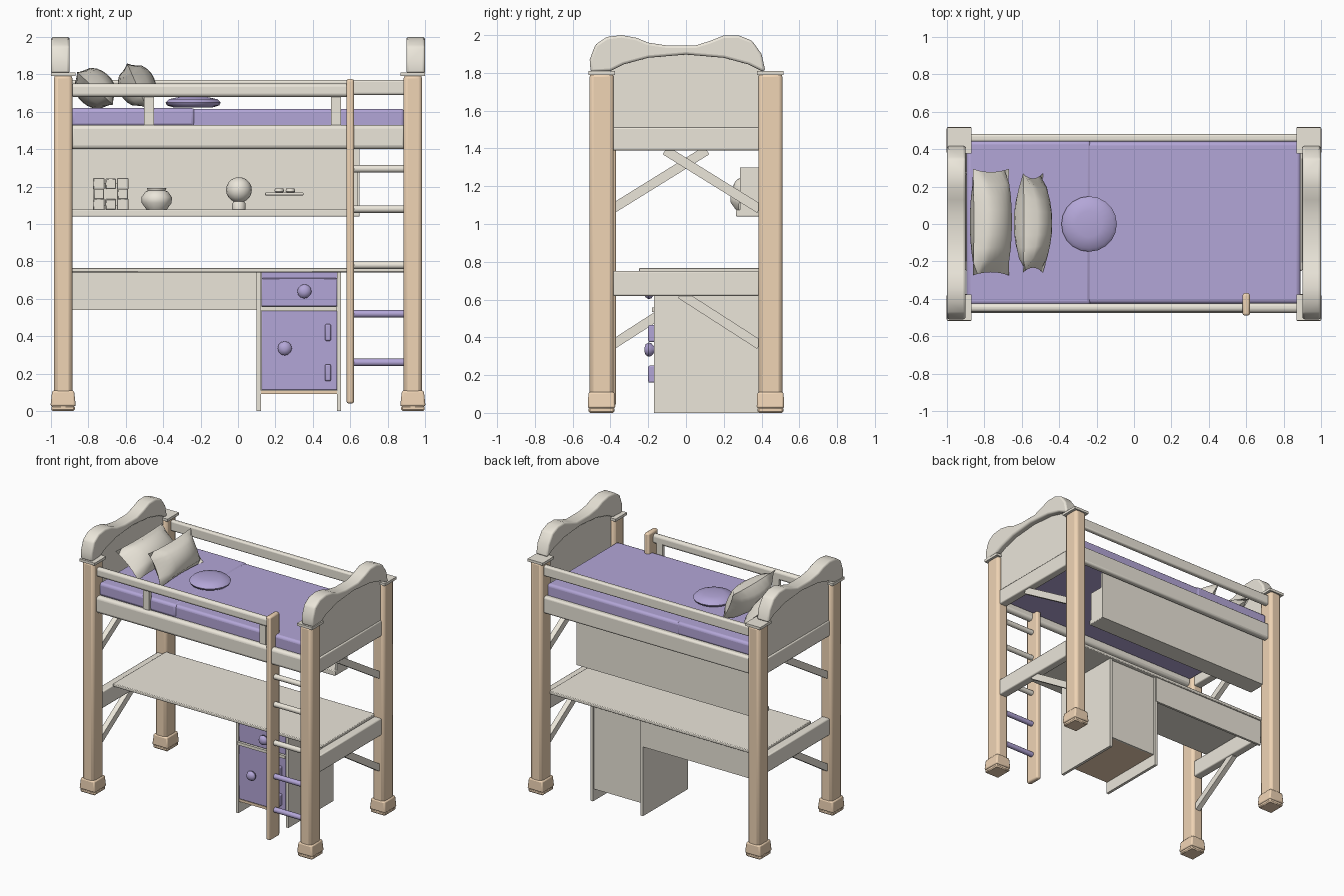
import bpy, bmesh, math
from mathutils import Vector, Matrix

if "Cube" in bpy.data.objects:
    bpy.data.objects.remove(bpy.data.objects["Cube"])


def material(name, rgb):
    m = bpy.data.materials.new(name)
    m.diffuse_color = (*rgb, 1)
    m.use_nodes = True
    m.node_tree.nodes["Principled BSDF"].inputs["Base Color"].default_value = m.diffuse_color
    return m


WOOD = material("warm_wood", (0.87, 0.66, 0.46))
PURPLE = material("soft_purple", (0.45, 0.38, 0.68))
CREAM = material("cream_paint", (0.83, 0.79, 0.70))


def finish(name, bm, mat=None, bevel=0, seg=2, smooth=True):
    bmesh.ops.recalc_face_normals(bm, faces=bm.faces)
    me = bpy.data.meshes.new(name)
    bm.to_mesh(me)
    bm.free()
    ob = bpy.data.objects.new(name, me)
    bpy.context.collection.objects.link(ob)
    me.materials.append(mat or CREAM)
    if bevel:
        b = ob.modifiers.new("bevel", 'BEVEL')
        b.width, b.segments = bevel, seg
    if smooth:
        bpy.ops.object.select_all(action='DESELECT')
        bpy.context.view_layer.objects.active = ob
        ob.select_set(True)
        bpy.ops.object.shade_smooth_by_angle(angle=math.radians(46))
    return ob


def box(name, x, y, z, mat=None, bevel=0, seg=2):
    bm = bmesh.new()
    bmesh.ops.create_cube(bm, size=1)
    for v in bm.verts:
        v.co = [r[0] if c < 0 else r[1] for c, r in zip(v.co, (x, y, z))]
    return finish(name, bm, mat, bevel, seg)


def beam(name, a, b, w, h, mat=None):
    """Rectangular beam between two points."""
    a, b = Vector(a), Vector(b)
    bm = bmesh.new()
    bmesh.ops.create_cube(bm, size=1)
    rot = (b - a).to_track_quat('Y', 'Z').to_matrix().to_4x4()
    bm.transform(Matrix.Translation((a + b) / 2) @ rot @ Matrix.Diagonal((w, (b - a).length, h, 1)))
    return finish(name, bm, mat)


def lathe(name, loc, prof, n=16, mat=None, rot=None):
    """Revolve (radius, height) points about local z."""
    bm = bmesh.new()
    rings = [[bm.verts.new((r * math.cos(2 * math.pi * i / n), r * math.sin(2 * math.pi * i / n), z))
              for i in range(n)] for r, z in prof]
    for p, q in zip(rings, rings[1:]):
        for i in range(n):
            bm.faces.new((p[i], p[(i + 1) % n], q[(i + 1) % n], q[i]))
    bm.faces.new(rings[0])
    bm.faces.new(rings[-1])
    bm.transform(Matrix.Translation(loc) @ (rot or Matrix()))
    return finish(name, bm, mat)


def plate(name, pts, x0, x1, bevel=0, seg=2):
    """Extrude a y-z outline along x."""
    bm = bmesh.new()
    f = bm.faces.new([bm.verts.new((x0, y, z)) for y, z in pts])
    ext = bmesh.ops.extrude_face_region(bm, geom=[f])['geom']
    bmesh.ops.translate(bm, vec=(x1 - x0, 0, 0), verts=[g for g in ext if isinstance(g, bmesh.types.BMVert)])
    return finish(name, bm, None, bevel, seg)


def pillow(name, loc, width, height, thick, lean, pinch):
    """Stuffed cushion; pinch shortens its ends or pulls the corners out."""
    bm = bmesh.new()
    n = 8
    for s in (-1, 1):
        g = {}
        for i in range(n + 1):
            for j in range(n + 1):
                u, v = 2 * i / n - 1, 2 * j / n - 1
                t = (1 - u * u) ** 0.6 * (1 - v * v) ** 0.5
                pu, pv = u * (1 - pinch + pinch * v * v), v * (1 - pinch + pinch * u * u)
                g[i, j] = bm.verts.new((s * t * thick / 2, pu * width / 2, pv * height / 2))
        for i in range(n):
            for j in range(n):
                bm.faces.new((g[i, j], g[i + 1, j], g[i + 1, j + 1], g[i, j + 1]))
    bmesh.ops.remove_doubles(bm, verts=bm.verts, dist=1e-4)
    bm.transform(Matrix.Translation(loc) @ Matrix.Rotation(math.radians(lean), 4, 'Y'))
    return finish(name, bm)


# Corner posts with stepped feet
for sx, side in ((-1, "left"), (1, "right")):
    for sy, end in ((-1, "front"), (1, "back")):
        cx, cy = sx * 0.935, sy * 0.447

        def square(h):
            return (cx - h + 0.005, cx + h - 0.005), (cy - h, cy + h)
        box(f"{end}_{side}_post", (cx - 0.05, cx + 0.05), (cy - 0.064, cy + 0.064), (0.08, 1.8), WOOD, 0.022, 2)
        box(f"{end}_{side}_foot_pad", *square(0.068), (0, 0.03), WOOD, 0.008, 1)
        foot = box(f"{end}_{side}_foot", *square(0.073), (0.025, 0.11), WOOD, 0.01)
        for v in foot.data.vertices:
            if v.co.z > 0.1:
                v.co.x, v.co.y = cx + (v.co.x - cx) * 0.86, cy + (v.co.y - cy) * 0.95
        box(f"{end}_{side}_post_cap", *square(0.07), (1.79, 1.81))

# Headboard and footboard: arched panel, scalloped crest, rails and braces
arch = [(0.40, 1.81), (0.33, 1.845), (0.2, 1.88), (0, 1.897), (-0.2, 1.88), (-0.33, 1.845), (-0.40, 1.81)]
crest = [(-0.505, 1.805), (-0.51, 1.87), (-0.48, 1.95), (-0.42, 1.99), (-0.34, 2.0), (-0.26, 1.985),
         (-0.2, 1.96), (-0.1, 1.945), (0.05, 1.945), (0.13, 1.97), (0.2, 1.998), (0.28, 1.998),
         (0.35, 1.97), (0.4, 1.9), (0.42, 1.81)]
for s, side in ((-1, "head"), (1, "foot")):
    plate(f"{side}board_panel", [(-0.40, 1.48)] + [(y, z + 0.01) for y, z in reversed(arch)] + [(0.40, 1.48)],
          s * 0.915, s * 0.955)
    plate(f"{side}board_crest", crest + arch, s * 0.9, s * 1.0, 0.025, 3)
    box(f"{side}_bed_rail", sorted((s * 0.9, s * 0.965)), (-0.39, 0.39), (1.39, 1.51), None, 0.008)
    box(f"{side}_desk_rail", sorted((s * 0.9, s * 0.965)), (-0.39, 0.39), (0.62, 0.75), None, 0.008)
    beam(f"{side}_upper_brace", (s * 0.93, s * 0.39, 1.08), (s * 0.93, -s * 0.11, 1.39), 0.04, 0.05)
    beam(f"{side}_lower_brace", (s * 0.93, s * 0.39, 0.36), (s * 0.93, -s * 0.03, 0.63), 0.04, 0.05)

# Long bed rails and guard rails
box("front_bed_rail", (-0.9, 0.9), (-0.475, -0.42), (1.4, 1.53), None, 0.022, 3)
box("back_bed_rail", (-0.9, 0.9), (0.43, 0.48), (1.4, 1.53), None, 0.015, 3)
box("front_guard_rail", (-0.9, 0.6), (-0.47, -0.425), (1.68, 1.75), None, 0.018, 3)
box("back_guard_rail", (-0.9, 0.9), (0.44, 0.48), (1.69, 1.77), None, 0.012, 3)
for x in (-0.475, 0.525):
    box("guard_support", (x - 0.027, x + 0.027), (-0.45, -0.425), (1.5, 1.7))

# Mattress, blanket and cushions
box("mattress", (-0.895, 0.89), (-0.425, 0.44), (1.45, 1.616), PURPLE, 0.02, 3)
box("blanket", (-0.895, -0.23), (-0.432, 0.445), (1.52, 1.62), PURPLE, 0.02, 3)
pillow("back_pillow", (-0.765, 0.01, 1.725), 0.57, 0.26, 0.2, -48, 0.06)
pillow("front_pillow", (-0.54, 0.005, 1.74), 0.53, 0.26, 0.2, -24, 0.1)
lathe("round_cushion", (-0.24, 0, 1.622), [(0.1, 0), (0.14, 0.012), (0.148, 0.027), (0.13, 0.045), (0.07, 0.058)],
      20, PURPLE)

# Ladder
box("ladder_post", (0.58, 0.62), (-0.49, -0.37), (0.04, 1.775), WOOD, 0.012)
for i, z in enumerate((0.26, 0.52, 0.78, 1.08, 1.295)):
    lathe("ladder_rung", (0.61, -0.43, z), [(0.02, 0), (0.02, 0.285)], 12, PURPLE if i < 2 else None,
          Matrix.Rotation(math.pi / 2, 4, 'Y'))

# Desk
box("desk_top", (-0.9, 0.9), (-0.25, 0.4), (0.742, 0.766), None, 0.005)
box("desk_back_apron", (-0.89, 0.11), (0.37, 0.388), (0.54, 0.745))

# Cabinet with drawer, door, knobs and hinges
for x in (0.1, 0.53):
    box("cabinet_side", (x, x + 0.022), (-0.17, 0.385), (0, 0.745))
box("cabinet_back", (0.12, 0.53), (0.355, 0.37), (0.09, 0.745))
box("cabinet_bottom", (0.12, 0.53), (-0.165, 0.36), (0.09, 0.11), WOOD)
box("cabinet_divider", (0.12, 0.53), (-0.18, 0.36), (0.535, 0.558))
box("drawer_front", (0.125, 0.53), (-0.168, -0.145), (0.56, 0.71), PURPLE, 0.005)
box("drawer_lip", (0.125, 0.53), (-0.155, -0.14), (0.705, 0.742), PURPLE)
box("cabinet_door", (0.125, 0.53), (-0.168, -0.145), (0.112, 0.535), PURPLE, 0.005)
for x, z in ((0.355, 0.64), (0.25, 0.335)):
    lathe("knob", (x, -0.16, z), [(0.015, 0), (0.02, 0.012), (0.034, 0.024), (0.038, 0.038), (0.028, 0.054), (0.01, 0.06)],
          12, PURPLE, Matrix.Rotation(math.pi / 2, 4, 'X'))
for z in (0.42, 0.205):
    box("door_hinge", (0.465, 0.497), (-0.2, -0.16), (z - 0.045, z + 0.045), PURPLE, 0.008)

# Shelf under the bed
box("shelf_back", (-0.9, 0.65), (0.4, 0.416), (1.04, 1.42))
box("shelf_board", (-0.9, 0.65), (0.265, 0.405), (1.04, 1.078), None, 0.005)
plate("shelf_end", [(0.285, 1.05), (0.405, 1.05), (0.405, 1.3), (0.285, 1.3)], 0.636, 0.65)

# Picture frame made of blocks
for i in range(8):
    a = i * math.pi / 4
    k = 1 / max(abs(math.cos(a)), abs(math.sin(a)))
    x, z, h = -0.68 + 0.064 * k * math.cos(a), 1.16 + 0.055 * k * math.sin(a), 0.028 + 0.003 * (i % 2)
    box("picture_frame_block", (x - h, x + h), (0.29, 0.34), (z - h, z + h), None, 0.004, 1)
box("picture", (-0.73, -0.63), (0.325, 0.335), (1.1, 1.22))

# Vase, globe and small tray
lathe("vase", (-0.435, 0.315, 1.078), [(0.055, 0), (0.08, 0.035), (0.082, 0.065), (0.06, 0.095), (0.048, 0.1),
                                      (0.052, 0.115), (0.042, 0.115), (0.04, 0.09)], 14)
lathe("globe_base", (0.005, 0.315, 1.078), [(0.036, 0), (0.036, 0.03), (0.026, 0.045)], 12)
lathe("globe", (0.005, 0.315, 1.182), [(0.068 * math.sin(t * math.pi / 10) + 1e-3, -0.068 * math.cos(t * math.pi / 10))
                                      for t in range(11)], 16)
box("tray", (0.145, 0.35), (0.3, 0.4), (1.153, 1.168), None, 0.004)
for x in (0.22, 0.28):
    lathe("small_cup", (x, 0.34, 1.165), [(0.016, 0), (0.026, 0.01), (0.022, 0.026)], 10)
